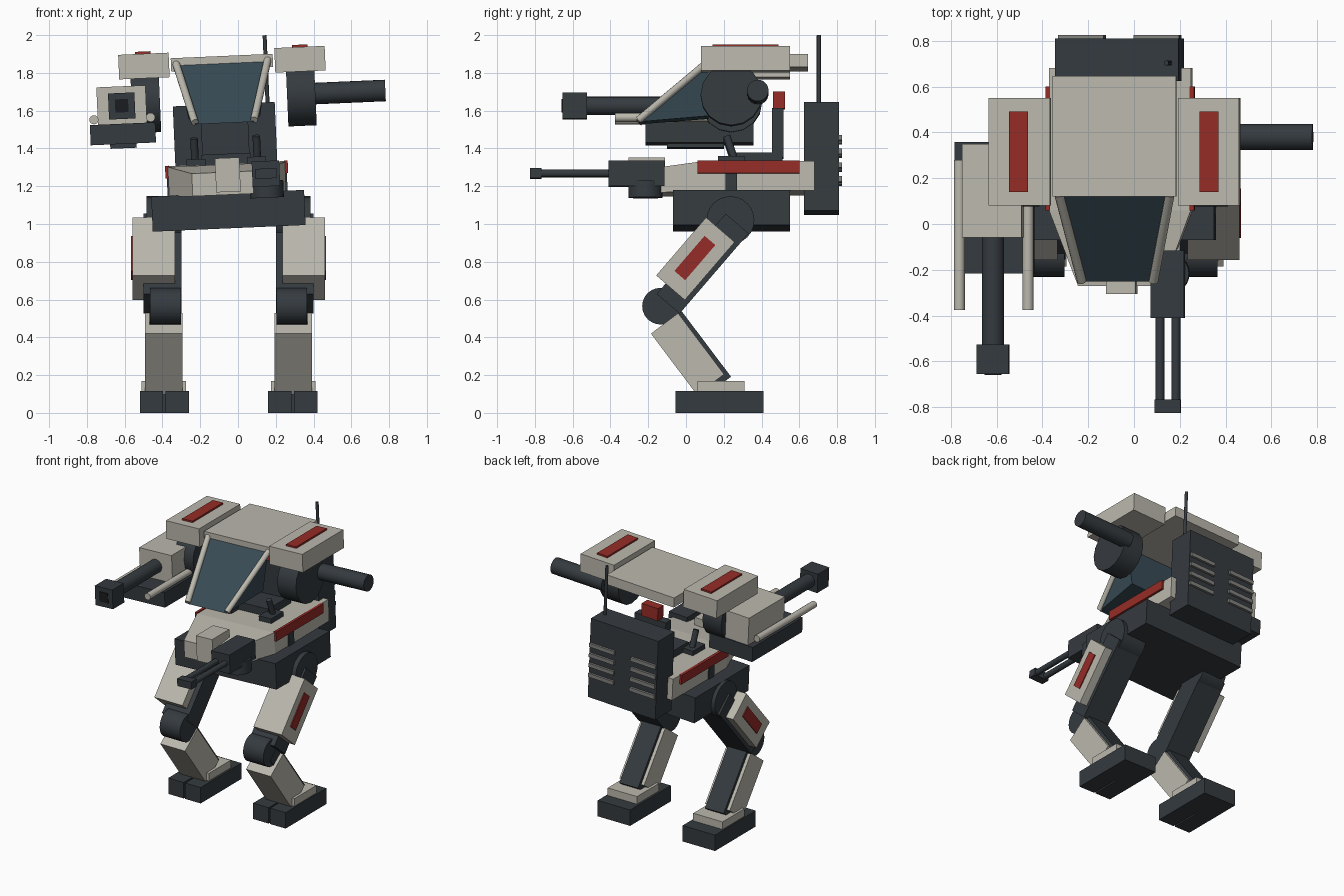
import bpy, bmesh
from math import radians, pi
from mathutils import Matrix, Vector

if "Cube" in bpy.data.objects:
    bpy.data.objects.remove(bpy.data.objects["Cube"])


def material(name, rgb):
    m = bpy.data.materials.new(name)
    m.diffuse_color = (*rgb, 1)
    m.use_nodes = True
    m.node_tree.nodes["Principled BSDF"].inputs["Base Color"].default_value = m.diffuse_color
    return m


PALE = material("pale_armour", (0.50, 0.48, 0.42))
DARK = material("dark_metal", (0.035, 0.043, 0.05))
RED = material("red_paint", (0.30, 0.025, 0.02))
GLASS = material("canopy_glass", (0.04, 0.07, 0.09))
GREY = material("vent_grey", (0.22, 0.22, 0.21))
BLACK = material("bore_black", (0.01, 0.012, 0.014))

# The legs stand straight; the upper body rolls slightly about this pivot
LEGS = Matrix.Translation((-0.05, 0, 0))
BODY = (Matrix.Translation((-0.05, 0, 1.05)) @ Matrix.Rotation(radians(-2.5), 4, 'Y')
        @ Matrix.Translation((0, 0, -1.05)))


def finish(name, bm, mat, frame):
    bm.transform(frame)
    bmesh.ops.recalc_face_normals(bm, faces=bm.faces)
    me = bpy.data.meshes.new(name)
    bm.to_mesh(me)
    bm.free()
    me.materials.append(mat)
    ob = bpy.data.objects.new(name, me)
    bpy.context.collection.objects.link(ob)
    return ob


def block(name, x, y, z, mat, frame=BODY):
    """Axis-aligned box given by its (min, max) ranges."""
    return tilted(name, [sum(r) / 2 for r in (x, y, z)],
                  [abs(r[1] - r[0]) for r in (x, y, z)], 0, mat, frame)


def tilted(name, centre, size, angle, mat, frame=BODY):
    """Box pitched about the x axis."""
    bm = bmesh.new()
    bmesh.ops.create_cube(bm, size=1)
    bm.transform(Matrix.Translation(centre) @ Matrix.Rotation(radians(angle), 4, 'X')
                 @ Matrix.Diagonal((*size, 1)))
    return finish(name, bm, mat, frame)


def rod(name, a, b, r, mat, frame=BODY, sides=24):
    """Cylinder between two points."""
    a, b = Vector(a), Vector(b)
    bm = bmesh.new()
    bmesh.ops.create_cone(bm, cap_ends=True, segments=sides, radius1=r, radius2=r,
                          depth=(b - a).length)
    for f in bm.faces:
        f.smooth = len(f.verts) == 4
    turn = (b - a).to_track_quat('Z', 'Y').to_matrix().to_4x4()
    bm.transform(Matrix.Translation((a + b) / 2) @ turn)
    return finish(name, bm, mat, frame)


def loft(name, sections, mat, frame=BODY):
    """Closed solid through rings of equal point count."""
    bm = bmesh.new()
    rings = [[bm.verts.new(p) for p in s] for s in sections]
    n = len(rings[0])
    bm.faces.new(rings[0])
    bm.faces.new(rings[-1])
    for r0, r1 in zip(rings, rings[1:]):
        for i in range(n):
            bm.faces.new((r0[i], r0[(i + 1) % n], r1[(i + 1) % n], r1[i]))
    return finish(name, bm, mat, frame)


# Legs
for side, s in (("left", -1), ("right", 1)):
    def span(a, b):
        return (s * a, s * b)

    def leg(part):
        return f"{side}_{part}"

    rod(leg("hip_joint"), (s * .25, .235, 1.02), (s * .435, .235, 1.02), .127, DARK, LEGS)
    tilted(leg("thigh"), (s * .35, .088, .79), (.20, .16, .56), -40.7, DARK, LEGS)
    tilted(leg("thigh_armour"), (s * .397, .05, .816), (.225, .20, .405), -40.7, PALE, LEGS)
    tilted(leg("thigh_stripe"), (s * .51, .047, .82), (.012, .075, .245), -40.7, RED, LEGS)
    rod(leg("knee_joint"), (s * .253, -.135, .565), (s * .415, -.135, .565), .097, DARK, LEGS)
    tilted(leg("shin"), (s * .343, .04, .355), (.15, .12, .50), 37, DARK, LEGS)
    tilted(leg("shin_armour"), (s * .343, .008, .312), (.197, .18, .405), 37, PALE, LEGS)
    block(leg("ankle_plate"), span(.225, .46), (.06, .31), (.10, .17), PALE, LEGS)
    block(leg("heel"), span(.21, .47), (.16, .41), (0, .115), DARK, LEGS)
    block(leg("inner_toe"), span(.21, .334), (-.055, .16), (0, .115), DARK, LEGS)
    block(leg("outer_toe"), span(.346, .47), (-.055, .16), (0, .115), DARK, LEGS)

# Pelvis and tapered hull
block("pelvis", (-.405, .405), (-.07, .55), (.977, 1.163), DARK)
loft("hull", [[(-w, y, z0), (w, y, z0), (w, y, z1), (-w, y, z1)] for y, w, z0, z1 in
              ((-.27, .185, 1.155, 1.275), (.06, .31, 1.16, 1.315), (.68, .31, 1.165, 1.32))], PALE)
block("nose_sensor", (-.06, .07), (-.305, -.11), (1.17, 1.35), PALE)
for side, s in (("left", -1), ("right", 1)):
    block(side + "_hull_stripe", (s * .305, s * .325), (.06, .60), (1.255, 1.322), RED)
    block(side + "_hull_bracket", (s * .305, s * .318), (.21, .27), (1.15, 1.26), DARK)
    # Cockpit controls
    block(side + "_control_base", (s * .11, s * .21), (.17, .31), (1.31, 1.35), DARK)
    rod(side + "_control_lever", (s * .165, .255, 1.34), (s * .165, .215, 1.46), .02, DARK, sides=12)

# Seat
block("seat_cushion", (-.13, .13), (.25, .51), (1.31, 1.372), DARK)
block("seat_back", (-.125, .125), (.455, .515), (1.35, 1.61), DARK)
block("headrest", (-.065, .065), (.46, .525), (1.61, 1.70), RED)

# Backpack with vents and antenna
block("backpack", (-.27, .27), (.625, .81), (1.06, 1.635), DARK)
for s in (-1, 1):
    for i in range(4):
        z = 1.447 - .073 * i
        block("backpack_vent", (s * .065, s * .265), (.80, .826), (z - .014, z + .014), GREY)
rod("antenna", (.232, .703, 1.62), (.232, .703, 1.99), .011, DARK, sides=10)

# Canopy and roof
loft("canopy_glass", [
    [(-.155, -.25, 1.535), (-.24, .12, 1.85), (-.19, .12, 1.565)],
    [(.155, -.25, 1.535), (.24, .12, 1.85), (.19, .12, 1.565)]], GLASS)
for side, s in (("left", -1), ("right", 1)):
    rod(side + "_canopy_frame", (s * .157, -.25, 1.545), (s * .243, .13, 1.86), .02, PALE, sides=12)
block("roof", (-.27, .27), (.12, .645), (1.82, 1.89), PALE)

# Shoulders
for side, s in (("left", -1), ("right", 1)):
    rod(side + "_shoulder_joint", (s * .337, .24, 1.665), (s * .487, .24, 1.665), .163, DARK, sides=16)
    block(side + "_shoulder_plate", (s * .28, s * .547), (.08, .55), (1.79, 1.92), PALE)
    block(side + "_shoulder_stripe", (s * .375, s * .457), (.14, .49), (1.91, 1.932), RED)

# Right arm stub
rod("right_arm_barrel", (.45, .38, 1.67), (.858, .38, 1.67), .057, DARK)

# Left arm cannon
X = -.54
block("cannon_pod", (X - .13, X + .13), (-.06, .35), (1.555, 1.753), PALE)
block("cannon_tray", (X - .173, X + .173), (-.215, .357), (1.448, 1.555), DARK)
block("cannon_tray_foot", (X - .07, X + .07), (-.10, .20), (1.425, 1.45), DARK)
rod("cannon_barrel", (X, -.04, 1.65), (X, -.54, 1.65), .048, DARK)
block("cannon_muzzle", (X - .07, X + .07), (-.655, -.525), (1.58, 1.718), DARK)
block("cannon_bore", (X - .035, X + .035), (-.659, -.64), (1.615, 1.685), BLACK)
for s in (-1, 1):
    rod("cannon_side_rod", (X + s * .15, -.375, 1.582), (X + s * .15, .28, 1.582), .024, GREY, sides=16).data.materials[0] = PALE

# Chin gun
X = .207
rod("chin_gun_mount", (X, -.215, 1.13), (X, -.215, 1.22), .09, DARK)
block("chin_gun_body", (X - .073, X + .073), (-.41, -.115), (1.19, 1.325), DARK)
for s in (-1, 1):
    rod("chin_gun_barrel", (X + s * .035, -.40, 1.258), (X + s * .035, -.78, 1.258), .02, DARK, sides=16)
block("chin_gun_muzzle", (X - .057, X + .057), (-.825, -.765), (1.232, 1.285), DARK)
